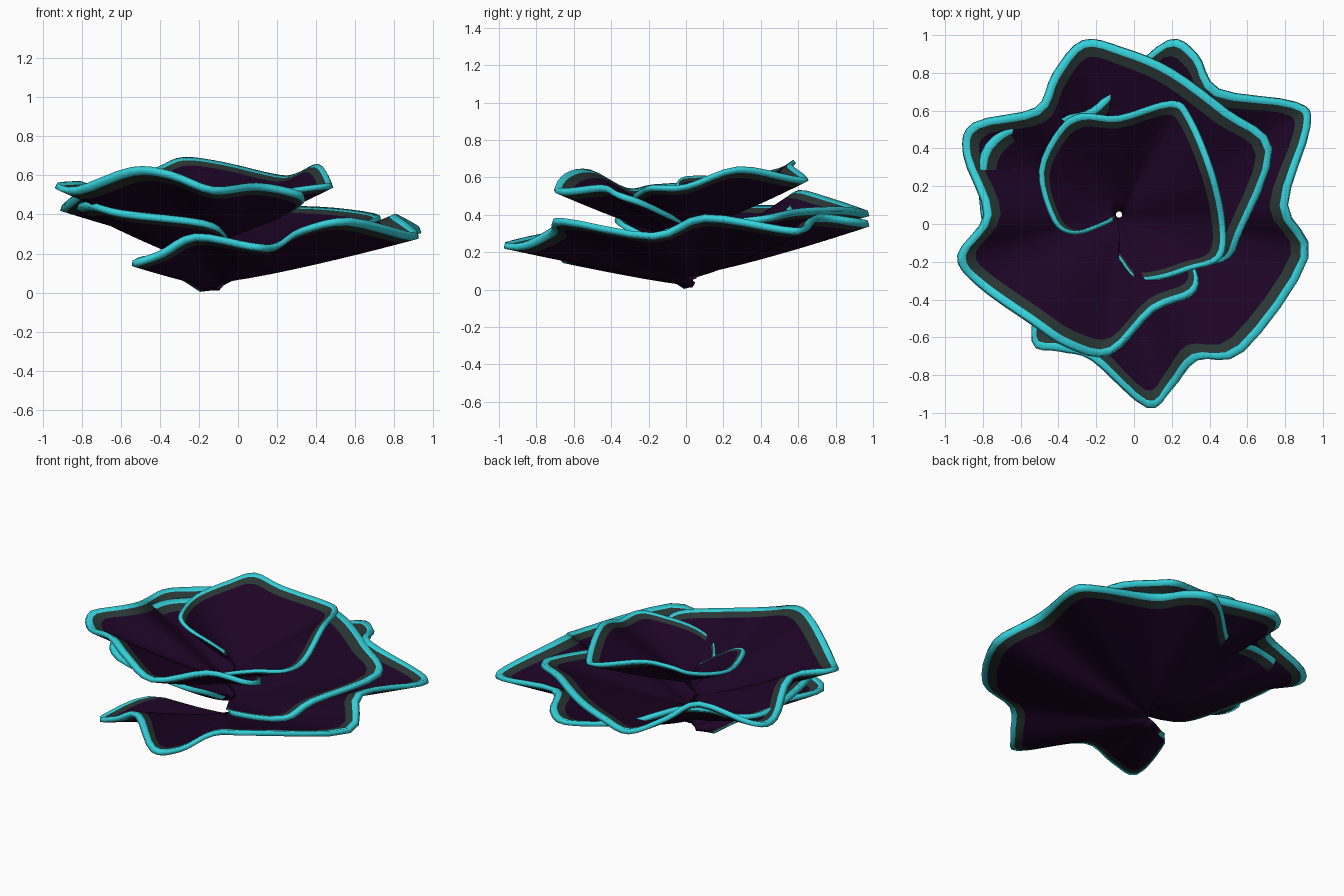
import bpy, math
from mathutils import Vector

if "Cube" in bpy.data.objects:
    bpy.data.objects.remove(bpy.data.objects["Cube"])

def material(name, rgb):
    m = bpy.data.materials.new(name)
    m.diffuse_color = (*rgb, 1)
    m.use_nodes = True
    m.node_tree.nodes["Principled BSDF"].inputs["Base Color"].default_value = m.diffuse_color
    return m

purple = material("deep purple", (0.0120, 0.0012, 0.0185))
grey = material("dark grey green", (0.022, 0.038, 0.035))
teal = material("bright teal", (0.036, 0.64, 0.71))

AXIS = Vector((-.08, .05, 0))
INNER = .02      # radius of the small central opening
STEPS = 4        # spokes per rim point
BODY = 8         # rings between centre and bands

def spline(points, steps):
    """Smooth curve through the points."""
    p = [Vector(q) for q in points]
    p = [p[0] * 2 - p[1]] + p + [p[-1] * 2 - p[-2]]
    out = []
    for i in range(1, len(p) - 2):
        a, b, c, d = p[i - 1:i + 3]
        for k in range(steps):
            t = k / steps
            out.append(.5 * (2 * b + (c - a) * t + (2 * a - 5 * b + 4 * c - d) * t ** 2
                             + (3 * b - a - 3 * c + d) * t ** 3))
    return out + [p[-2]]

def ruffle(name, points, z_start, z_end, thick):
    """Winding sheet whose spokes run from the axis out to a wavy rim."""
    rim = spline(points, STEPS)
    verts, faces, mats = [], [], []
    for i, edge in enumerate(rim):
        flat = Vector((edge.x, edge.y, 0)) - AXIS
        radius, d = flat.length, flat.normalized()
        z0 = z_start + (z_end - z_start) * i / (len(rim) - 1)
        width = min(1, max(.25, radius / .8))      # narrower bands near the axis
        band = max(INNER, radius - .088 * width)
        radii = [INNER + (band - INNER) * k / BODY for k in range(BODY + 1)]
        radii += [radius - .034 * width, radius]
        for r in radii:
            t = max(0, (r - INNER) / (radius - INNER))
            verts.append(AXIS + d * r + Vector((0, 0, z0 + (edge.z - z0) * t ** 1.2)))
    # Faces, coloured by distance from the rim
    n = BODY + 3
    for i in range(len(rim) - 1):
        for k in range(n - 1):
            a = i * n + k
            faces.append((a, a + 1, a + n + 1, a + n))
            mats.append(2 if k == n - 2 else 1 if k == n - 3 else 0)
    mesh = bpy.data.meshes.new(name)
    mesh.from_pydata(verts, [], faces)
    for m in (purple, grey, teal):
        mesh.materials.append(m)
    mesh.polygons.foreach_set("material_index", mats)
    ob = bpy.data.objects.new(name, mesh)
    bpy.context.collection.objects.link(ob)
    solid = ob.modifiers.new("thickness", 'SOLIDIFY')
    solid.thickness = thick
    solid.offset = 0
    bpy.ops.object.select_all(action='DESELECT')
    bpy.context.view_layer.objects.active = ob
    ob.select_set(True)
    bpy.ops.object.shade_smooth_by_angle(angle=math.radians(40))

# Lowest turn, from the front-left tip round to the left again
ruffle("lower_ruffle", [
    (-.2, .0, .012), (-.45, -.27, .17), (-.54, -.62, .15), (-.4, -.67, .2),
    (-.22, -.72, .29), (.07, -.97, .24), (.2, -.87, .24), (.33, -.72, .32),
    (.58, -.67, .37), (.92, -.18, .29), (.81, .1, .39), (.93, .52, .325),
    (.86, .64, .325), (.45, .71, .39), (.33, .9, .37), (.18, .97, .35),
    (-.08, .74, .33), (-.22, .61, .37), (-.36, .57, .43), (-.55, .53, .46),
    (-.72, .48, .44), (-.82, .3, .44), (-.76, -.17, .45), (-.6, -.35, .41),
    (-.18, -.36, .36), (-.06, -.23, .29), (-.05, -.08, .2)], .025, .16, .03)

# Middle turn, from low on the right round the back and left to the front
ruffle("middle_ruffle", [
    (-.02, -.06, .15), (.12, -.22, .2), (.47, -.2, .25), (.57, -.04, .33),
    (.73, .4, .38), (.5, .6, .42), (.2, .82, .43), (-.06, .93, .42),
    (-.27, .97, .41), (-.42, .8, .47), (-.52, .61, .52), (-.85, .53, .45),
    (-.9, .37, .44), (-.79, .05, .55), (-.93, -.17, .55), (-.83, -.32, .53),
    (-.55, -.52, .63), (-.35, -.65, .61), (-.13, -.69, .53), (.1, -.46, .55),
    (.31, -.37, .51), (.33, -.25, .47), (.22, -.1, .4), (.05, .02, .34)],
    .13, .31, .03)

# Topmost turn, the small inner bowl
ruffle("upper_ruffle", [
    (-.08, -.18, .38), (.01, -.29, .43), (.14, -.29, .49), (.3, -.24, .53),
    (.46, -.18, .55), (.48, 0, .555), (.42, .28, .65), (.3, .57, .6),
    (.2, .65, .595), (-.08, .57, .66), (-.28, .58, .685), (-.4, .5, .64),
    (-.5, .28, .6), (-.43, .02, .6), (-.33, -.05, .57), (-.21, -.02, .51),
    (-.12, .02, .45)], .28, .42, .022)
